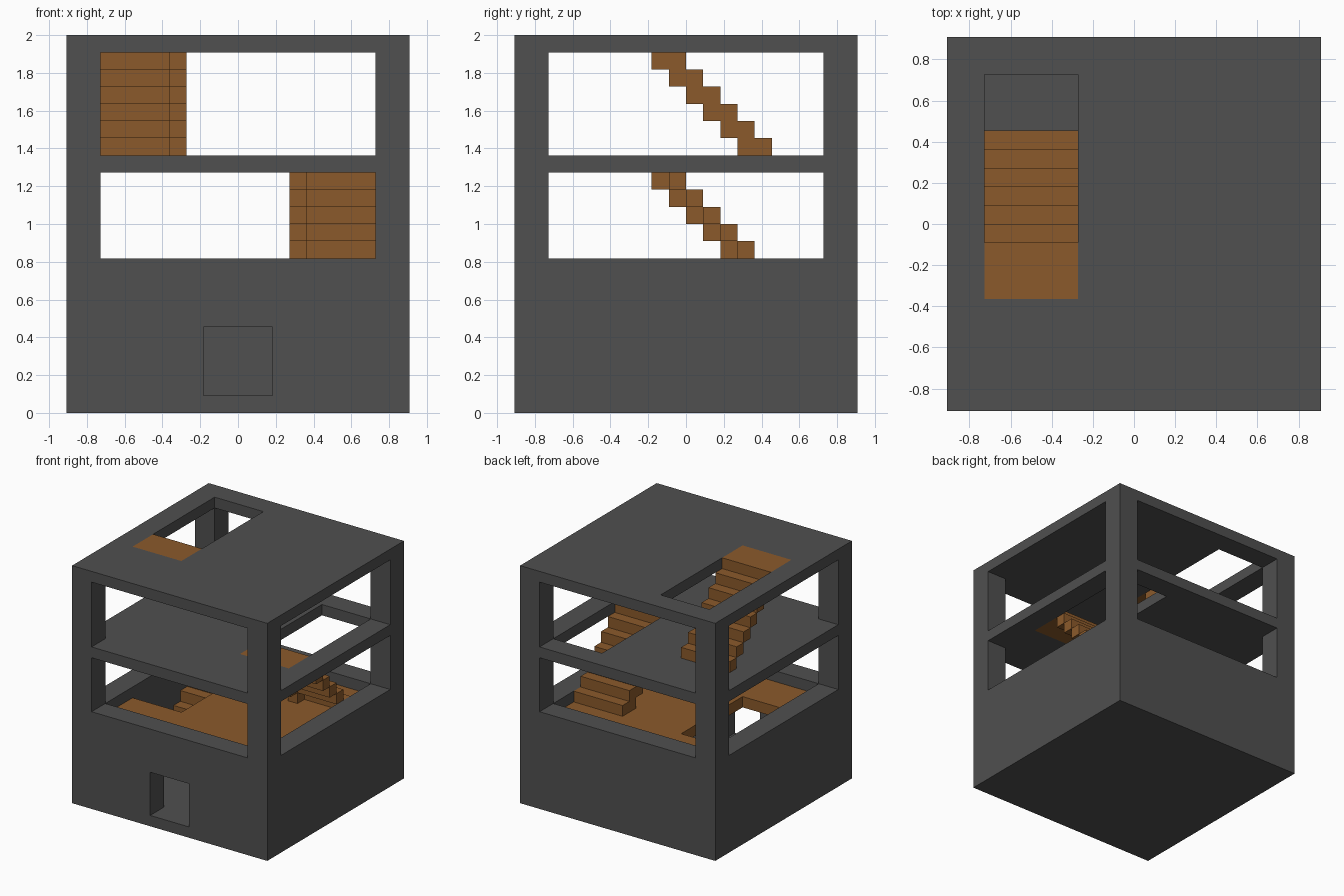
import bpy, bmesh
from mathutils import Vector

U = 1 / 11  # one grid unit

cube = bpy.data.objects.get("Cube")
if cube:
    bpy.data.objects.remove(cube, do_unlink=True)


def material(name, rgb):
    m = bpy.data.materials.new(name)
    m.use_nodes = True
    m.diffuse_color = (*rgb, 1)
    bsdf = next(n for n in m.node_tree.nodes if n.type == 'BSDF_PRINCIPLED')
    bsdf.inputs["Base Color"].default_value = (*rgb, 1)
    bsdf.inputs["Roughness"].default_value = 0.9
    return m


GREY = material("dark_grey_stone", (0.08, 0.08, 0.08))
WOOD = material("brown_wood", (0.258, 0.102, 0.024))


def boxes(name, spans, mat):
    """One object made of boxes given as ((x0, x1), (y0, y1), (z0, z1)) in grid units."""
    bm = bmesh.new()
    for span in spans:
        lo = Vector([min(s) for s in span]) * U
        hi = Vector([max(s) for s in span]) * U
        made = bmesh.ops.create_cube(bm, size=1)["verts"]
        for v in made:
            v.co = Vector([(a + b) / 2 + c * (b - a) for a, b, c in zip(lo, hi, v.co)])
    mesh = bpy.data.meshes.new(name)
    bm.to_mesh(mesh)
    bm.free()
    mesh.materials.append(mat)
    ob = bpy.data.objects.new(name, mesh)
    bpy.context.collection.objects.link(ob)
    return ob


def carve(ob, spans):
    """Cut boxes out of an object, then drop the cutters."""
    cutters = []
    for i, span in enumerate(spans):
        cutter = boxes(f"cutter_{i}", [span], ob.data.materials[0])
        cutter.hide_render = True
        mod = ob.modifiers.new("cut", 'BOOLEAN')
        mod.operation, mod.solver, mod.object = 'DIFFERENCE', 'EXACT', cutter
        cutters.append(cutter)
    bpy.context.view_layer.update()
    deps = bpy.context.evaluated_depsgraph_get()
    mesh = bpy.data.meshes.new_from_object(ob.evaluated_get(deps))
    ob.modifiers.clear()
    ob.data = mesh
    for c in cutters:
        bpy.data.objects.remove(c, do_unlink=True)


# Building shell: rooms, window bands, stairwells and doorway
shell = boxes("building_shell", [((-10, 10), (-10, 10), (0, 22))], GREY)
ROOM, THROUGH = (-8, 8), (-12, 12)
cuts = [(ROOM, ROOM, (1, 14)), (ROOM, ROOM, (15, 21))]
for band in ((9, 14), (15, 21)):
    cuts += [(ROOM, THROUGH, band), (THROUGH, ROOM, band)]
cuts += [((3, 8), (-4, 8), (13, 16)),      # middle stairwell
         ((-8, -3), (-4, 8), (20, 23)),    # roof stairwell
         ((-2, 2), (-12, -7), (1, 5))]     # doorway
carve(shell, cuts)

# Wooden floor with its stairwell
floor = boxes("wooden_floor", [(ROOM, ROOM, (7, 8))], WOOD)
carve(floor, [((-8, -3), (-4, 5), (6, 9))])


def stairs(name, base, side, flip=False, landing=True):
    """Six steps, deeper along the inner edge, and a landing level with the storey above."""
    spans = []
    for i in range(6):
        z = (base + i, base + i + 1)
        spans += [((4, 8), (4 - i, 5 - i), z), ((3, 4), (3 - i, 5 - i), z)]
    if landing:
        spans.append(((3, 8), (-4, -1), (base + 6, base + 7)))
    turn = (lambda y: 4 - y) if flip else (lambda y: y)
    return boxes(name, [([side * v for v in x], [turn(v) for v in y], z)
                        for x, y, z in spans], WOOD)


stairs("ground_stairs", 1, -1, flip=True, landing=False)
stairs("middle_stairs", 8, 1)
stairs("roof_stairs", 15, -1)
